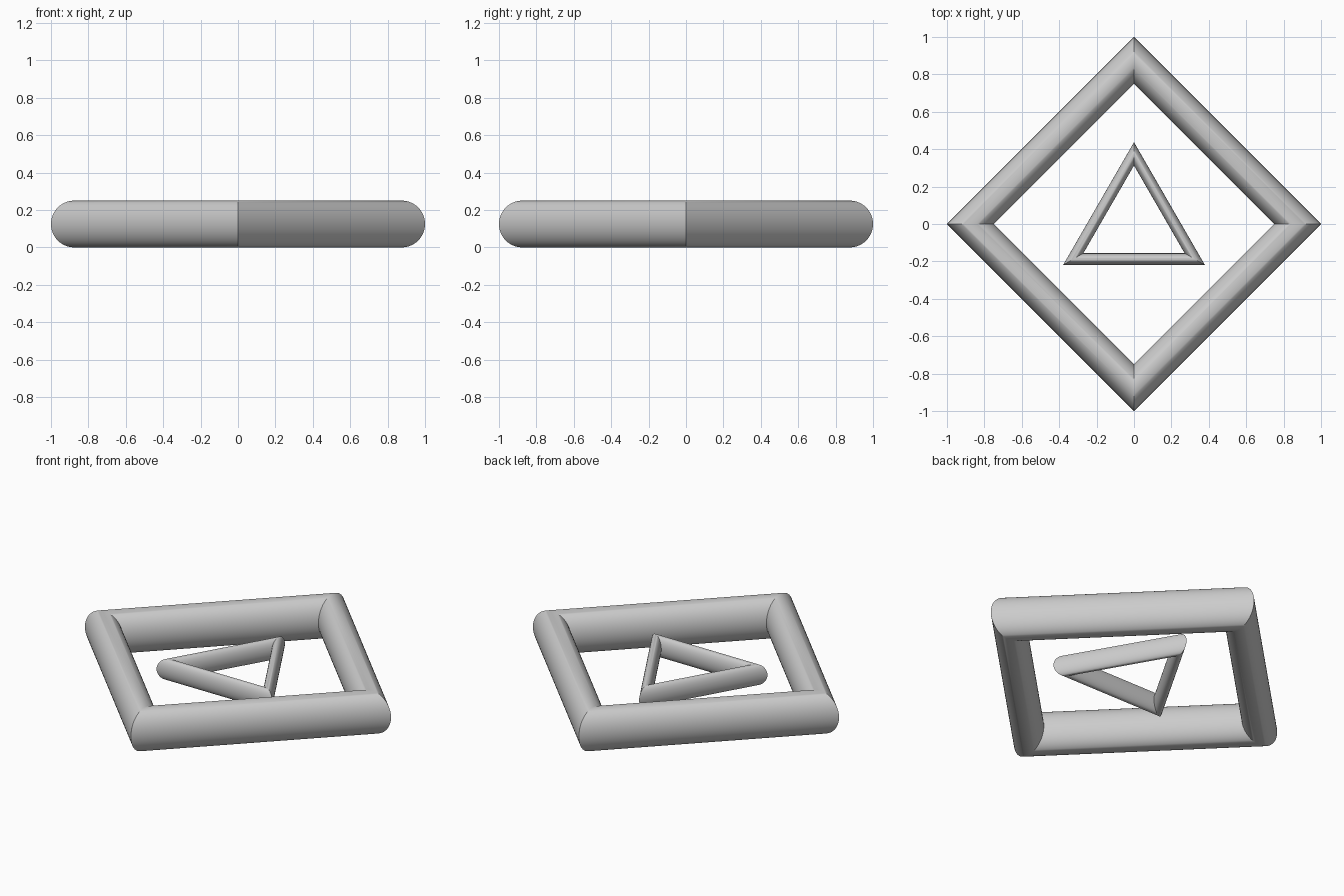
import bpy
import math

if "Cube" in bpy.data.objects:
    bpy.data.objects.remove(bpy.data.objects["Cube"])


def polygon_ring(name, sides, major, minor, turn):
    # Round-section ring with a polygonal path and mitred corners
    bpy.ops.mesh.primitive_torus_add(
        major_segments=sides, minor_segments=64,
        major_radius=major, minor_radius=minor,
        location=(0, 0, 0.125), rotation=(0, 0, turn))
    ring = bpy.context.object
    ring.name = name
    bpy.ops.object.shade_smooth_by_angle(angle=math.radians(30))
    return ring


# Outer square frame, corners on the axes
polygon_ring("square_frame", 4, 0.875, 0.125, 0)

# Inner triangle floating at mid height, apex to the back
polygon_ring("inner_triangle", 3, 0.375, 0.0625, math.pi / 2)
